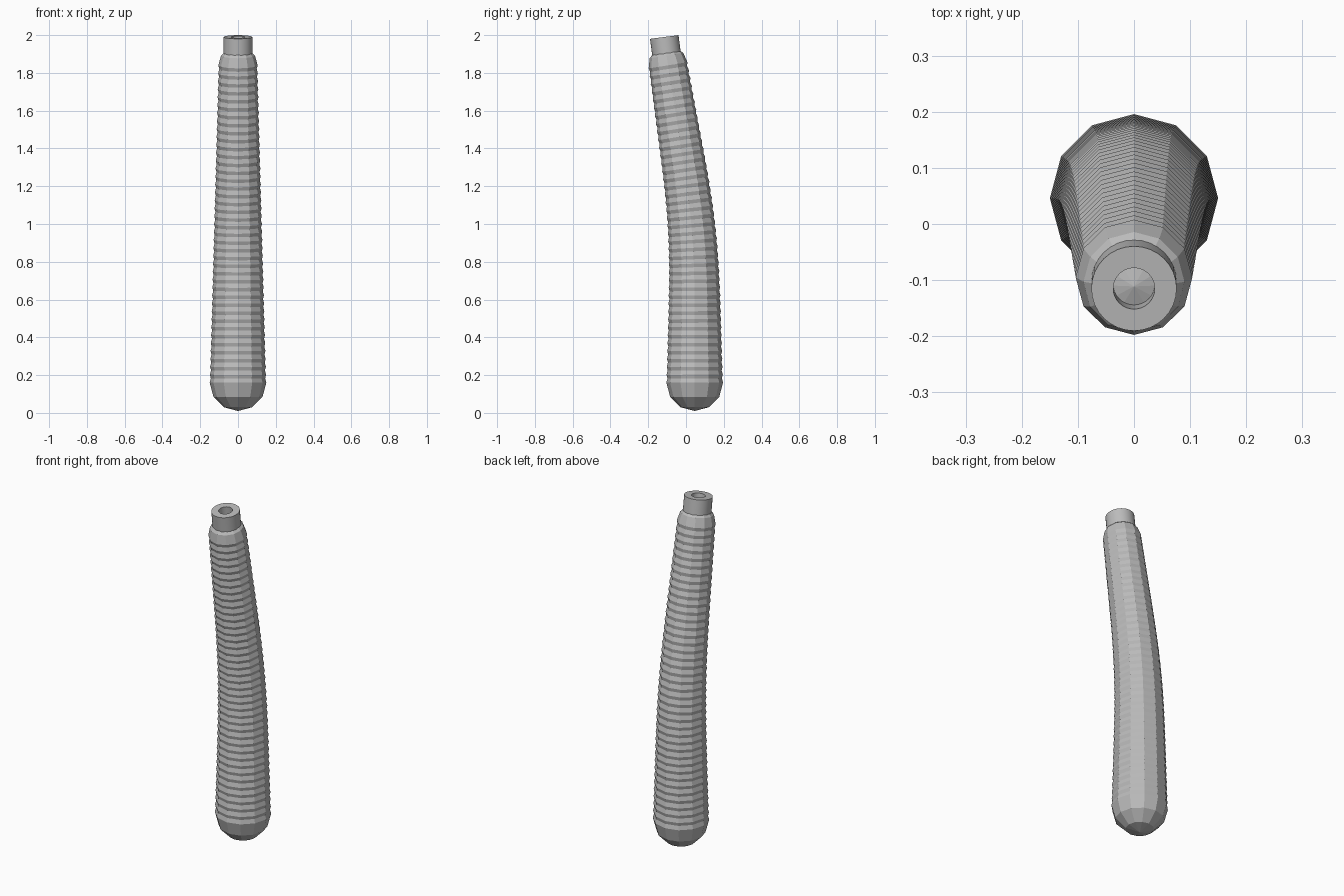
import bpy, bmesh, math
from mathutils import Vector, Matrix

if "Cube" in bpy.data.objects:
    bpy.data.objects.remove(bpy.data.objects["Cube"])

grey = bpy.data.materials.new("plain grey")
grey.use_nodes = True
grey.diffuse_color = (0.5, 0.5, 0.5, 1)
grey.node_tree.nodes["Principled BSDF"].inputs["Base Color"].default_value = (0.5, 0.5, 0.5, 1)

Z_LOW, Z_HIGH, COUNT = 0.16, 1.84, 41
SPINE = [(0.16, 0.046), (0.6, 0.045), (0.8, 0.041), (1.0, 0.028),
         (1.2, 0.005), (1.4, -0.025), (1.6, -0.057), (1.84, -0.095)]


def spine_y(z):
    """Smooth curve through the spine points."""
    i = max(0, min(len(SPINE) - 2, sum(z >= p[0] for p in SPINE) - 1))

    def slope(k):
        a, b = SPINE[max(k - 1, 0)], SPINE[min(k + 1, len(SPINE) - 1)]
        return (b[1] - a[1]) / (b[0] - a[0])
    (z0, y0), (z1, y1) = SPINE[i], SPINE[i + 1]
    h = z1 - z0
    t = (z - z0) / h
    return ((2 * t**3 - 3 * t**2 + 1) * y0 + (t**3 - 2 * t**2 + t) * h * slope(i)
            + (3 * t**2 - 2 * t**3) * y1 + (t**3 - t**2) * h * slope(i + 1))


def finish(bm, name):
    mesh = bpy.data.meshes.new(name)
    bm.to_mesh(mesh)
    bm.free()
    mesh.materials.append(grey)
    obj = bpy.data.objects.new(name, mesh)
    bpy.context.collection.objects.link(obj)
    return obj


# Body: a chain of shrinking low-poly balls that follows the bent spine
bm = bmesh.new()
for i in range(COUNT):
    t = i / (COUNT - 1)
    z = Z_LOW + (Z_HIGH - Z_LOW) * t
    slope = (spine_y(z + 0.01) - spine_y(z - 0.01)) / 0.02
    place = (Matrix.Translation((0, spine_y(z), z))
             @ Matrix.Rotation(-math.atan(slope), 4, "X"))
    bmesh.ops.create_uvsphere(bm, u_segments=12, v_segments=6,
                              radius=0.15 - 0.046 * t, matrix=place)
finish(bm, "ridged_body")

# Neck: a tilted tube with a blind hole, spun from its profile
bm = bmesh.new()
profile = [(0, -0.15), (0.076, -0.15), (0.076, 0), (0.037, 0), (0.037, -0.07), (0, -0.07)]
verts = [bm.verts.new((r, 0, z)) for r, z in profile]
edges = [bm.edges.new(pair) for pair in zip(verts, verts[1:])]
bmesh.ops.spin(bm, geom=verts + edges, cent=(0, 0, 0), axis=(0, 0, 1),
               angle=math.tau, steps=32, use_duplicate=False)
bmesh.ops.remove_doubles(bm, verts=bm.verts, dist=0.0001)
bmesh.ops.recalc_face_normals(bm, faces=bm.faces)
neck = finish(bm, "neck")
neck.matrix_world = (Matrix.Translation(Vector((0, -0.115, 1.99)))
                     @ Matrix.Rotation(0.13, 4, "X"))
bpy.context.view_layer.objects.active = neck
neck.select_set(True)
bpy.ops.object.shade_smooth_by_angle(angle=math.radians(30))
